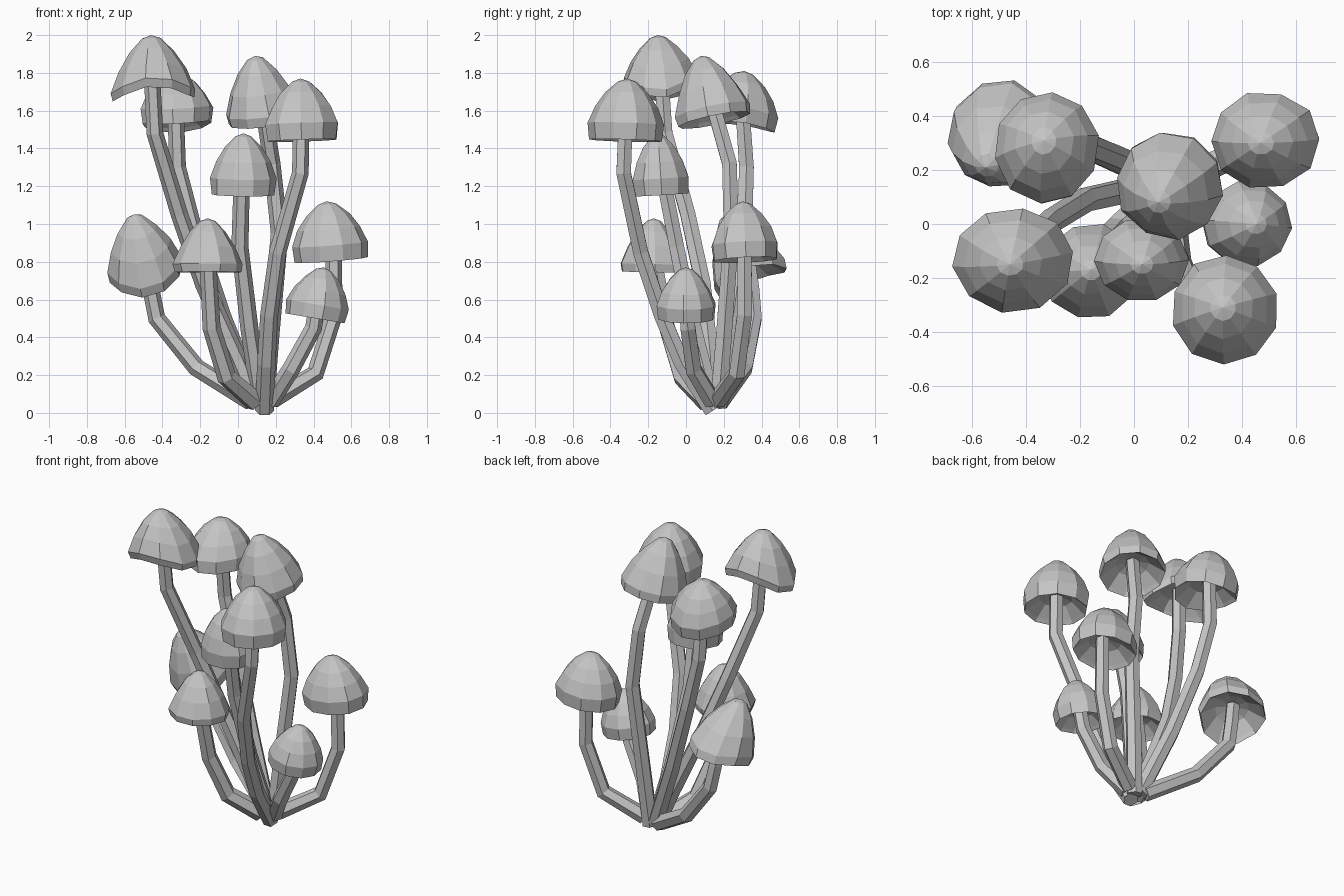
import bpy, bmesh, math, random
from mathutils import Vector

random.seed(4)
if "Cube" in bpy.data.objects:
    bpy.data.objects.remove(bpy.data.objects["Cube"], do_unlink=True)

# One plain grey for everything
grey = bpy.data.materials.new("plain_grey")
grey.use_nodes = True
GREY = (0.56, 0.56, 0.56, 1)
grey.diffuse_color = GREY
grey.node_tree.nodes["Principled BSDF"].inputs["Base Color"].default_value = GREY

# Cap profiles as (radius, height) fractions: outer side, lip, hollow underside
HOLLOW = [(0.86, 0.06), (0.5, 0.24)]
ROUND = [(0.24, 0.95), (0.56, 0.77), (0.82, 0.54), (1, 0.27), (0.95, 0)] + HOLLOW
BELL = [(0.22, 0.95), (0.52, 0.75), (0.8, 0.47), (1, 0.15), (0.96, 0)] + HOLLOW


def finish(bm, name):
    bmesh.ops.recalc_face_normals(bm, faces=bm.faces)
    mesh = bpy.data.meshes.new(name)
    bm.to_mesh(mesh)
    bm.free()
    mesh.materials.append(grey)
    bpy.context.collection.objects.link(bpy.data.objects.new(name, mesh))


def bridge(bm, a, b):
    n = len(a)
    for i in range(n):
        bm.faces.new((a[i], a[(i + 1) % n], b[(i + 1) % n], b[i]))


def make_cap(name, apex, rim, rx, ry, profile, droop=0, sides=10):
    """Faceted hollow cap whose axis runs from the rim centre to the apex."""
    apex, rim = Vector(apex), Vector(rim)
    axis = apex - rim
    height = axis.length
    turn = Vector((0, 0, 1)).rotation_difference(axis)
    phase = random.uniform(0, 0.6)
    bm = bmesh.new()
    rings = []
    for r, h in profile:
        ring = []
        for i in range(sides):
            t = phase + math.tau * i / sides
            k = r * random.uniform(1, 1.04)
            z = h * height - droop * r * r * math.cos(2 * t)
            p = Vector((rx * k * math.cos(t), ry * k * math.sin(t), z))
            ring.append(bm.verts.new(rim + turn @ p))
        rings.append(ring)
    for a, b in zip(rings, rings[1:]):
        bridge(bm, a, b)
    top = bm.verts.new(apex)
    inside = bm.verts.new(rim + axis * 0.32)
    for tip, ring in ((top, rings[0]), (inside, rings[-1])):
        for i in range(sides):
            bm.faces.new((tip, ring[i], ring[(i + 1) % sides]))
    finish(bm, name)


def make_stem(name, path, r_base=0.05, r_top=0.043, sides=6):
    """Faceted tapering tube along a bent path, from the base upward."""
    pts = [Vector(p) for p in path]
    last = len(pts) - 1
    bm = bmesh.new()
    rings = []
    for j, p in enumerate(pts):
        before = (p - pts[j - 1]).normalized() if j else Vector()
        after = (pts[j + 1] - p).normalized() if j < last else Vector()
        turn = Vector((0, 0, 1)).rotation_difference(before + after)
        r = r_base + (r_top - r_base) * j / last
        rings.append([bm.verts.new(p + turn @ Vector((
            r * math.cos(math.tau * i / sides), r * math.sin(math.tau * i / sides), 0)))
            for i in range(sides)])
    for a, b in zip(rings, rings[1:]):
        bridge(bm, a, b)
    bm.faces.new(rings[0])
    bm.faces.new(rings[-1])
    finish(bm, name)


# Tall mushrooms
make_cap("tall_right_cap", (-.46, -.15, 2), (-.447, -.13, 1.7), .222, .19, BELL, .045)
make_stem("tall_right_stem", [(.1, .14, .05), (0, .13, .28), (-.18, .09, .68),
                              (-.31, .01, 1.05), (-.44, -.11, 1.48), (-.455, -.13, 1.78)])

make_cap("tall_back_cap", (-.335, .31, 1.81), (-.322, .275, 1.52), .192, .207, ROUND, -.015)
make_stem("tall_back_stem", [(.1, .17, .05), (-.08, .25, .5), (-.23, .31, .95),
                             (-.32, .32, 1.3), (-.33, .3, 1.6)])

make_cap("tall_middle_cap", (.09, .08, 1.89), (.138, .15, 1.55), .197, .198, BELL)
make_stem("tall_middle_stem", [(.14, .17, .03), (.17, .2, .4), (.22, .24, .95),
                               (.18, .23, 1.32), (.13, .14, 1.64)])

make_cap("tall_left_cap", (.33, -.31, 1.77), (.341, -.32, 1.442), .196, .199, ROUND)
make_stem("tall_left_stem", [(.14, .14, .012), (.15, -.02, .26), (.165, -.13, .52),
                             (.21, -.24, .85), (.33, -.33, 1.27), (.335, -.32, 1.53)])

make_cap("front_middle_cap", (.03, -.15, 1.48), (.025, -.13, 1.155), .172, .152, ROUND)
make_stem("front_middle_stem", [(.12, .14, .05), (.06, .04, .45), (.01, -.05, .88),
                                (.02, -.12, 1.24)])

# Short mushrooms
make_cap("short_left_cap", (.47, .3, 1.12), (.494, .315, .81), .2, .178, ROUND)
make_stem("short_left_stem", [(.18, .17, .07), (.41, .27, .21), (.51, .31, .52),
                              (.505, .31, .9)])

make_cap("small_left_cap", (.455, 0, .77), (.41, 0, .5), .165, .156, ROUND)
make_stem("small_left_stem", [(.17, .14, .06), (.28, .04, .23), (.4, .01, .45),
                              (.42, 0, .58)])

make_cap("short_front_cap", (-.16, -.17, 1.03), (-.16, -.175, .745), .18, .173, BELL)
make_stem("short_front_stem", [(.09, .11, .06), (-.06, -.02, .19), (-.14, -.1, .45),
                               (-.16, -.17, .82)], .056, .044)

make_cap("short_right_cap", (-.55, .21, 1.05), (-.48, .345, .71), .2, .2, BELL, -.03)
make_stem("short_right_stem", [(.07, .18, .06), (-.22, .31, .24), (-.43, .36, .5),
                               (-.46, .35, .65), (-.49, .33, .8)])
